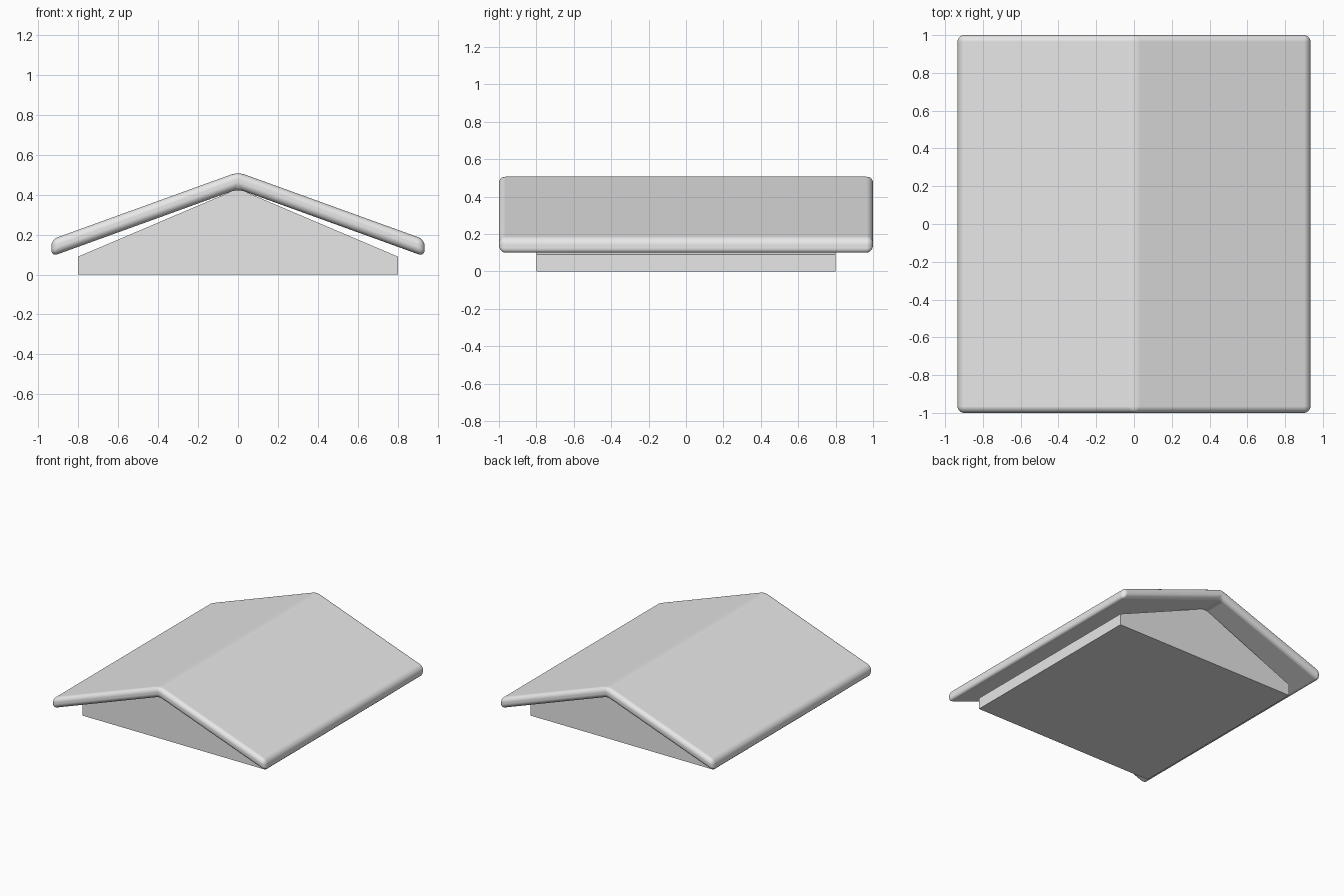
import bpy
import bmesh
import math

cube = bpy.data.objects.get("Cube")
if cube:
    bpy.data.objects.remove(cube, do_unlink=True)

grey = bpy.data.materials.new("light_grey")
grey.use_nodes = True
grey.diffuse_color = (0.8, 0.8, 0.8, 1)
grey.node_tree.nodes["Principled BSDF"].inputs["Base Color"].default_value = (0.8, 0.8, 0.8, 1)


def extrude_profile(name, points, half_depth):
    """Extrude an xz outline along y, centred on y = 0."""
    bm = bmesh.new()
    face = bm.faces.new([bm.verts.new((x, -half_depth, z)) for x, z in points])
    out = bmesh.ops.extrude_face_region(bm, geom=[face])
    verts = [g for g in out["geom"] if isinstance(g, bmesh.types.BMVert)]
    bmesh.ops.translate(bm, verts=verts, vec=(0, 2 * half_depth, 0))
    bmesh.ops.recalc_face_normals(bm, faces=bm.faces)
    mesh = bpy.data.meshes.new(name)
    bm.to_mesh(mesh)
    bm.free()
    mesh.materials.append(grey)
    obj = bpy.data.objects.new(name, mesh)
    bpy.context.collection.objects.link(obj)
    return obj


def symmetric(points):
    """Outline from the left half, listed from lower to upper centre."""
    return points + [(-x, z) for x, z in reversed(points) if x]


# Solid gable block under the roof
extrude_profile("gable_base", symmetric([(-0.8, 0), (-0.8, 0.09), (0, 0.43)]), 0.8)

# Bent roof slab with soft rounded edges
eave = 0.935
roof = extrude_profile("roof_slab", [
    (0, 0.428), (-eave, 0.09), (-eave, 0.175),
    (0, 0.513), (eave, 0.175), (eave, 0.09)], 1.0)
bevel = roof.modifiers.new("rounded_edges", "BEVEL")
bevel.width = 0.035
bevel.segments = 5
bevel.limit_method = "ANGLE"
bevel.angle_limit = math.radians(30)
bevel.harden_normals = True

bpy.ops.object.select_all(action="DESELECT")
roof.select_set(True)
bpy.context.view_layer.objects.active = roof
bpy.ops.object.shade_smooth_by_angle(angle=math.radians(50))
